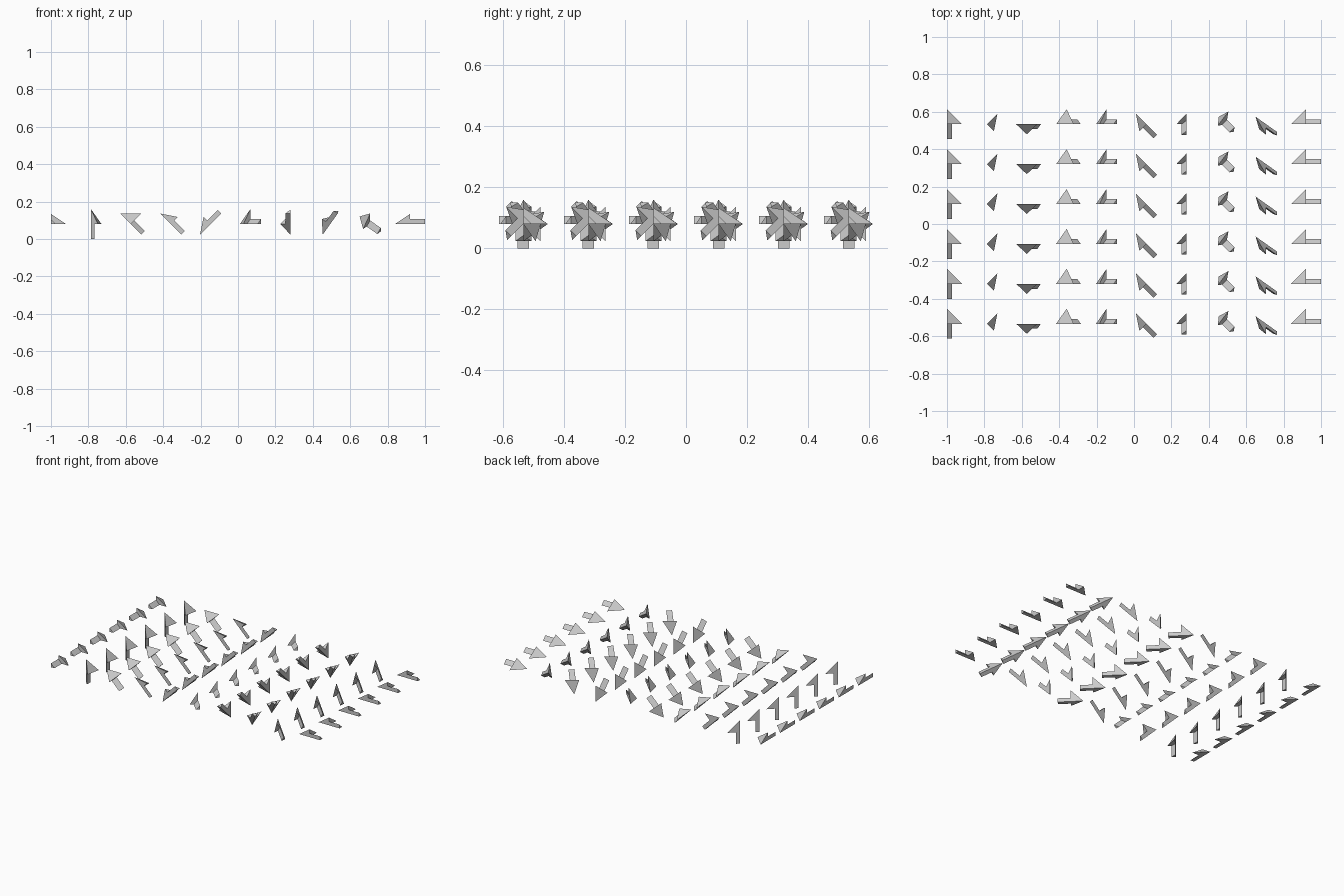
import bpy, bmesh
from mathutils import Vector

if "Cube" in bpy.data.objects:
    bpy.data.objects.remove(bpy.data.objects["Cube"])

U = 2 / 75            # base unit: 75 units span the model length
PITCH = 8 * U         # grid spacing
ROWS = 6

# Per column: pointing direction and long-barb direction
POSES = [
    ((0, 1, 0), (1, 0, 0)),
    ((0, 0, 1), (1, 1, 0)),
    ((-1, 0, 1), (1, 0, 1)),
    ((-1, 0, 1), (0, 1, 0)),
    ((-1, 0, -1), (0, 1, 0)),
    ((-1, 1, 0), (0, 0, 1)),
    ((0, 1, -1), (0, 1, 1)),
    ((-.5, .5, -.7071), (.1464, .8536, .5)),
    ((-.7071, .5, .5), (0, -1, 1)),
    ((-1, 0, 0), (0, 1, 0)),
]


def arrow_mesh(name, point, barb):
    """Corner-shaped arrow: right-angled tetrahedron head on a triangular shaft."""
    a = Vector(point).normalized()
    l = Vector(barb).normalized()
    s = l.cross(a)
    # (along, long barb, short barb) in units
    pts = [(3, 0, 0), (0, 3, 0), (0, 0, 2), (0, 1, 0), (0, 0, 1),
           (-3, 0, 0), (-3, 1, 0), (-3, 0, 1)]
    faces = [(0, 1, 2), (1, 2, 4, 3), (0, 5, 6, 3, 1),
             (0, 2, 4, 7, 5), (3, 4, 7, 6), (5, 7, 6)]
    bm = bmesh.new()
    vs = [bm.verts.new((a * p + l * q + s * r) * U) for p, q, r in pts]
    for f in faces:
        bm.faces.new([vs[i] for i in f])
    bmesh.ops.recalc_face_normals(bm, faces=bm.faces)
    me = bpy.data.meshes.new(name)
    bm.to_mesh(me)
    bm.free()
    return me


# Grid of arrows: one pose per column, repeated over the rows
for i, (point, barb) in enumerate(POSES):
    mesh = arrow_mesh(f"arrow_pose_{i + 1}", point, barb)
    for j in range(ROWS):
        ob = bpy.data.objects.new(f"arrow_{i + 1}_{j + 1}", mesh)
        ob.location = (-1 + i * PITCH, (j - (ROWS - 1) / 2) * PITCH, 3 * U)
        bpy.context.collection.objects.link(ob)
